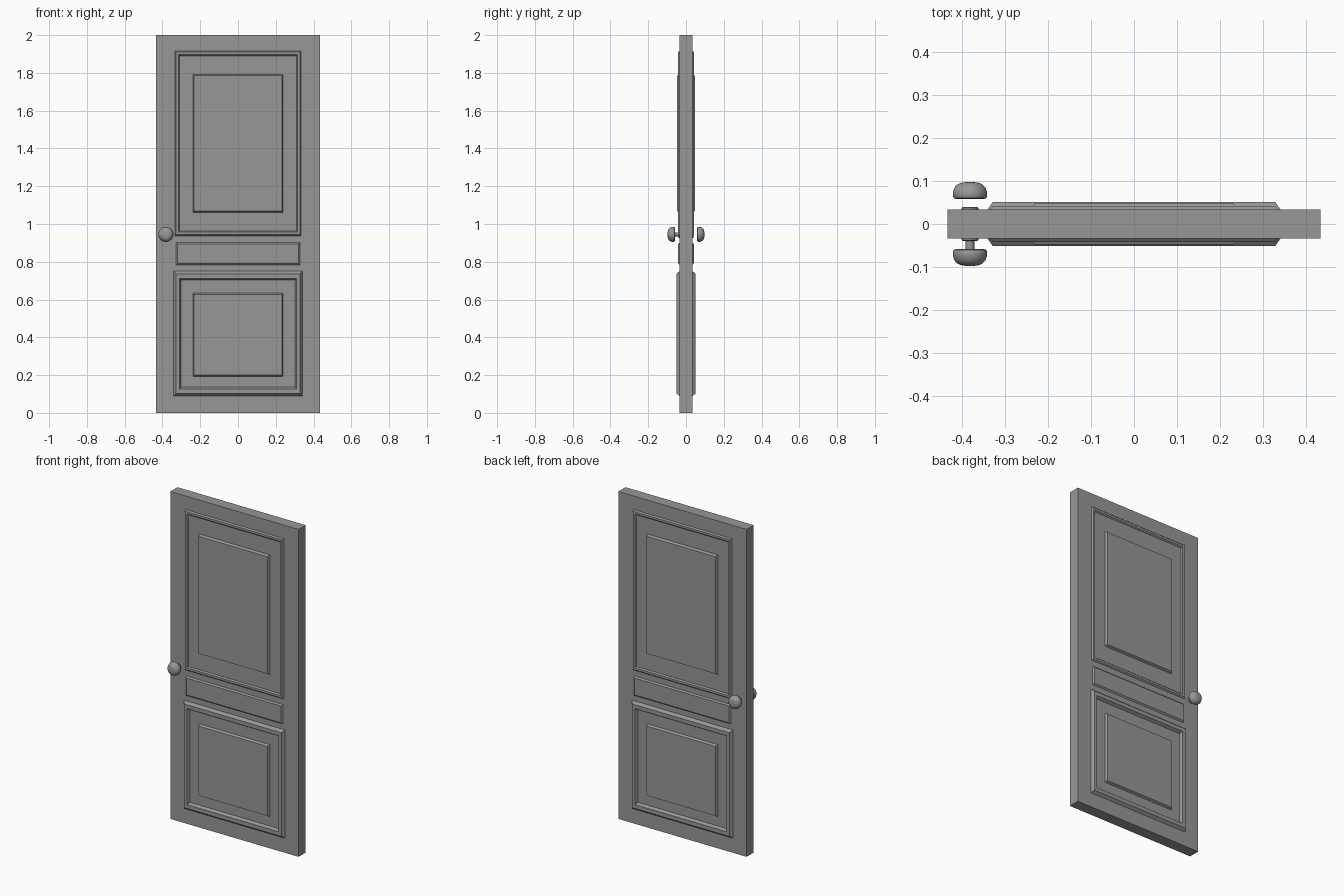
import bpy, bmesh, math

if "Cube" in bpy.data.objects:
    bpy.data.objects.remove(bpy.data.objects["Cube"])

HALF_T = 0.0343   # half thickness of the door slab

# dark grey paint for the whole door
paint = bpy.data.materials.new("dark_grey")
paint.diffuse_color = (0.31, 0.31, 0.31, 1)
paint.use_nodes = True
paint.node_tree.nodes["Principled BSDF"].inputs["Base Color"].default_value = paint.diffuse_color


def finish(name, bm, smooth=False):
    bmesh.ops.recalc_face_normals(bm, faces=bm.faces)
    me = bpy.data.meshes.new(name)
    bm.to_mesh(me)
    bm.free()
    me.materials.append(paint)
    ob = bpy.data.objects.new(name, me)
    bpy.context.collection.objects.link(ob)
    if smooth:
        bpy.ops.object.select_all(action='DESELECT')
        ob.select_set(True)
        bpy.context.view_layer.objects.active = ob
        bpy.ops.object.shade_smooth_by_angle(angle=math.radians(40))
    return ob


def moulding(name, half_w, z0, z1, profile, cap=False, zs=1.0):
    """Sweep an (inset, height) profile round a rectangle, on both door faces."""
    bm = bmesh.new()
    for side in (-1, 1):
        rings = []
        for inset, y in profile:
            w, a, b = half_w - inset, z0 + inset * zs, z1 - inset * zs
            rings.append([bm.verts.new((x, side * y, z))
                          for x, z in ((-w, a), (w, a), (w, b), (-w, b))])
        pairs = list(zip(rings, rings[1:]))
        # close the underside inside the slab, or cap the top of a raised panel
        if cap:
            bm.faces.new(rings[-1])
            bm.faces.new(rings[0])
        else:
            pairs.append((rings[-1], rings[0]))
        for r, s in pairs:
            for i in range(4):
                j = (i + 1) % 4
                bm.faces.new((r[i], r[j], s[j], s[i]))
    return finish(name, bm)


def lathe(name, profile, side, x=-0.3815, z=0.945, n=32):
    """Spin an (radius, distance) profile round the handle axis."""
    bm = bmesh.new()
    vs = [bm.verts.new((x + r, side * d, z)) for r, d in profile]
    es = [bm.edges.new(p) for p in zip(vs, vs[1:])]
    bmesh.ops.spin(bm, geom=vs + es, cent=(x, 0, z), axis=(0, 1, 0),
                   angle=2 * math.pi, steps=n, use_duplicate=False)
    bmesh.ops.remove_doubles(bm, verts=bm.verts, dist=1e-5)
    return finish(name, bm, smooth=True)


# door slab
bm = bmesh.new()
bmesh.ops.create_cube(bm, size=1)
for v in bm.verts:
    v.co.x *= 0.867
    v.co.y *= 2 * HALF_T
    v.co.z = (v.co.z + 0.5) * 2
finish("door_slab", bm)

# frame mouldings
T = HALF_T - 0.001
moulding("upper_frame", 0.335, 0.936, 1.918,
         [(0, T), (0.007, 0.042), (0.019, 0.042), (0.026, T)], zs=1.1)
moulding("lower_frame", 0.341, 0.088, 0.751,
         [(0, T), (0.012, 0.0506), (0.032, 0.0506), (0.041, T)], zs=1.2)

# raised panels
moulding("upper_panel", 0.240, 1.061, 1.793, [(0, T), (0.008, 0.048)], True)
moulding("lower_panel", 0.240, 0.193, 0.634, [(0, T), (0.008, 0.048)], True)
moulding("middle_panel", 0.329, 0.782, 0.903, [(0, T), (0.009, 0.042)], True)

# knobs and rosettes on both faces, stem on the front only
knob = [(0, 0.0587), (0.034, 0.0587), (0.0375, 0.060), (0.0395, 0.064),
        (0.040, 0.070), (0.0385, 0.078), (0.035, 0.086), (0.029, 0.092),
        (0.022, 0.0955), (0.014, 0.097), (0, 0.0975)]
rosette = [(0, T), (0.0195, T), (0.0195, 0.037), (0.0175, 0.039), (0, 0.039)]
for label, side in (("front", -1), ("back", 1)):
    lathe(label + "_knob", knob, side)
    lathe(label + "_rosette", rosette, side)
lathe("front_stem", [(0, T), (0.0105, T), (0.0105, 0.060), (0, 0.060)], -1)
